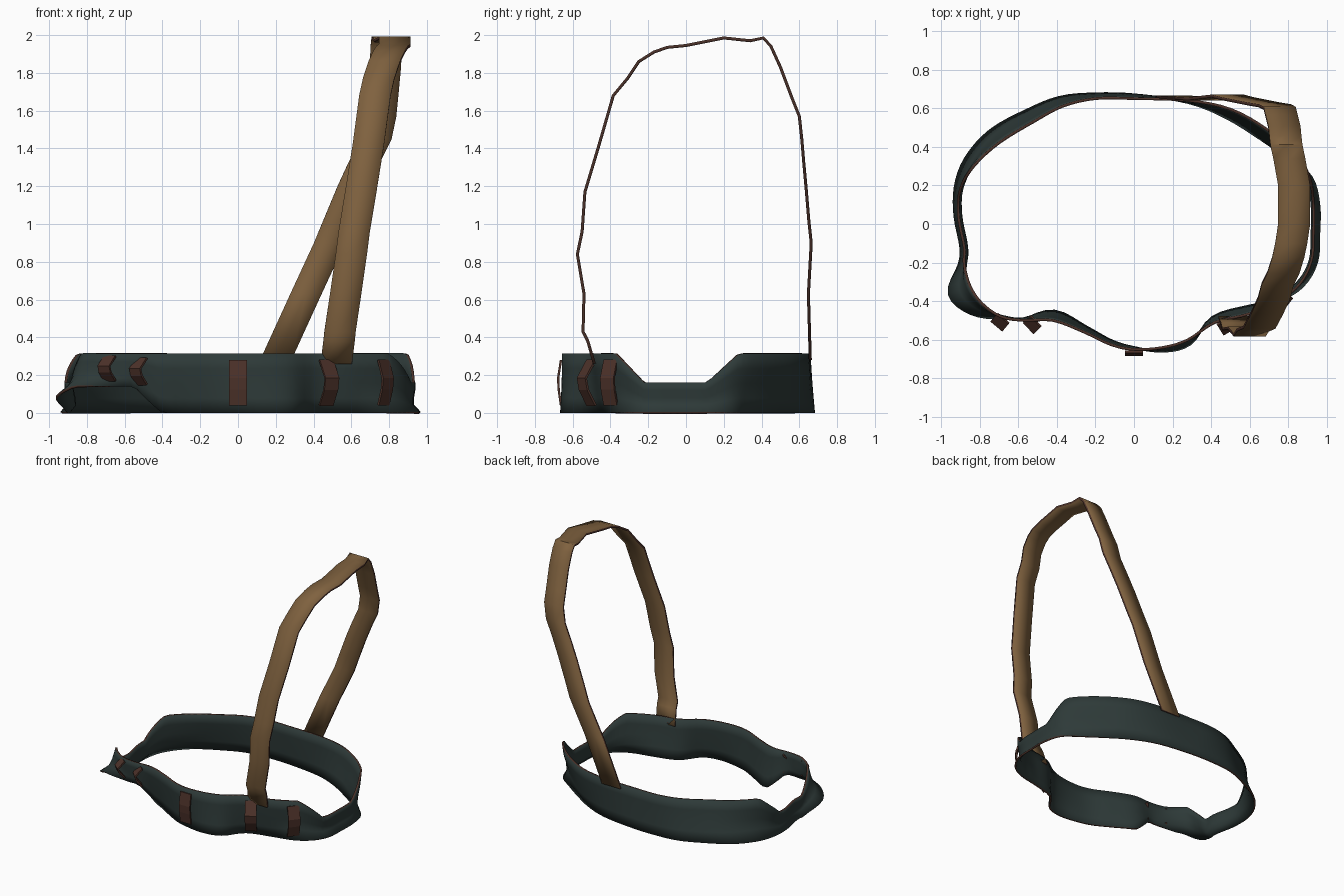
import bpy
import math
from mathutils import Vector

cube = bpy.data.objects.get("Cube")
if cube:
    bpy.data.objects.remove(cube, do_unlink=True)


def make_material(name, color):
    mat = bpy.data.materials.new(name)
    mat.use_nodes = True
    mat.diffuse_color = (*color, 1)
    mat.node_tree.nodes["Principled BSDF"].inputs["Base Color"].default_value = (*color, 1)
    return mat


teal = make_material("dark teal cloth", (0.027, 0.042, 0.040))
tan = make_material("tan leather", (0.215, 0.122, 0.050))
brown = make_material("dark brown trim", (0.074, 0.032, 0.023))


def make_band(name, rows, face_mat, rim_mat, thickness, closed=False, smooth=True):
    """Sheet through rows of points, thickened, with its rim in a second colour."""
    width = len(rows[0])
    verts = [p for row in rows for p in row]
    faces = []
    for i in range(len(rows) if closed else len(rows) - 1):
        a, b = i * width, (i + 1) % len(rows) * width
        for j in range(width - 1):
            faces.append((a + j, b + j, b + j + 1, a + j + 1))
    mesh = bpy.data.meshes.new(name)
    mesh.from_pydata([tuple(v) for v in verts], [], faces)
    mesh.materials.append(face_mat)
    mesh.materials.append(rim_mat)
    obj = bpy.data.objects.new(name, mesh)
    bpy.context.collection.objects.link(obj)
    solid = obj.modifiers.new("thickness", "SOLIDIFY")
    solid.thickness = thickness
    solid.offset = 0
    solid.material_offset_rim = 1
    if smooth:
        bpy.ops.object.select_all(action="DESELECT")
        obj.select_set(True)
        bpy.context.view_layer.objects.active = obj
        bpy.ops.object.shade_smooth_by_angle(angle=math.radians(50))
    return obj


def smooth_loop(points, steps):
    """Closed Catmull-Rom curve through the points."""
    out = []
    n = len(points)
    for i in range(n):
        a, b, c, d = (Vector(points[(i + k) % n]) for k in (-1, 0, 1, 2))
        for s in range(steps):
            t = s / steps
            out.append(0.5 * (2 * b + (c - a) * t + (2 * a - 5 * b + 4 * c - d) * t * t
                              + (3 * b - a - 3 * c + d) * t ** 3))
    return out


def ramp(v, start, end):
    return max(0.0, min(1.0, (v - start) / (end - start)))


# Belt: top edge as x, y and how far the bottom edge flares outward
belt_path = [
    (0, -.65, -.01), (.15, -.64, .02), (.28, -.60, .025), (.42, -.51, -.03),
    (.60, -.465, -.04), (.76, -.39, 0), (.86, -.31, .02), (.92, -.19, .03),
    (.93, -.05, .03), (.93, .10, .03), (.91, .24, .01), (.84, .36, -.04),
    (.69, .49, -.06), (.50, .595, -.05), (.28, .64, -.01), (0, .65, .02),
    (-.20, .65, .025), (-.37, .61, .05), (-.52, .53, .07), (-.70, .42, .08),
    (-.83, .30, .06), (-.90, .18, .03), (-.91, .04, .02), (-.88, -.12, .02),
    (-.88, -.21, .03), (-.85, -.32, .12), (-.79, -.41, .08), (-.69, -.48, .01),
    (-.57, -.50, -.01), (-.42, -.50, -.05), (-.26, -.56, -.03), (-.12, -.625, -.02),
]


def belt_top(y):
    # Tall front and back panels, low sides
    return .16 + .155 * max(ramp(y, -.22, -.37), ramp(y, .11, .28))


def belt_bottom(x, y):
    # The front right end is cut away underneath
    return .14 * min(ramp(x, -.41, -.55), ramp(y, -.20, -.40))


loop = smooth_loop(belt_path, 4)
rows = []
for i, p in enumerate(loop):
    tangent = loop[(i + 1) % len(loop)] - loop[i - 1]
    outward = Vector((tangent.y, -tangent.x, 0)).normalized()
    high, low = belt_top(p.y), belt_bottom(p.x, p.y)
    pinch = .028 * ramp(abs(p.x), .6, .85)
    row = []
    for t in (0, .25, .5, .75, 1):
        # The sides pinch in just above the flared hem
        push = p.z * t ** 1.3 - pinch * math.sin(math.pi * t * t)
        row.append(Vector((p.x, p.y, high + (low - high) * t)) + outward * push)
    rows.append(row)
make_band("belt", rows, teal, brown, .014, closed=True)

# Shoulder strap: centre line from the front of the belt over to the back
strap_path = [
    (.52, -.485, .26), (.535, -.52, .38), (.54, -.545, .43), (.57, -.54, .63),
    (.60, -.575, .84), (.615, -.55, .96), (.65, -.535, 1.17), (.69, -.46, 1.42),
    (.725, -.385, 1.68), (.745, -.31, 1.77), (.775, -.25, 1.86), (.80, -.17, 1.91),
    (.815, -.10, 1.935), (.83, 0, 1.945), (.83, .20, 1.985), (.805, .34, 1.97),
    (.79, .41, 1.985), (.785, .45, 1.94), (.78, .50, 1.83), (.765, .56, 1.67),
    (.755, .60, 1.57), (.73, .613, 1.45), (.67, .623, 1.33), (.61, .635, 1.20),
    (.535, .65, 1.02), (.485, .663, .90), (.36, .648, .63), (.20, .658, .28),
]
half = .083
rows = [[(x - half, y, z), (x, y, z), (x + half, y, z)] for x, y, z in strap_path]
make_band("shoulder_strap", rows, tan, brown, .016)


def make_loop(name, x, y, angle, width, low, high, bulge):
    """Small upright strip that bows away from the belt."""
    out = Vector((math.sin(angle), -math.cos(angle), 0))
    side = Vector((math.cos(angle), math.sin(angle), 0)) * width / 2
    rows = []
    for t, push in ((0, 0), (.35, .8), (.6, 1), (1, 0)):
        c = Vector((x, y, low + (high - low) * t)) + out * (.012 + bulge * push)
        rows.append([c - side, c + side])
    make_band(name, rows, brown, brown, .012, smooth=False)


# Belt loops
make_loop("centre_belt_loop", 0, -.65, 0, .095, .04, .28, .015)
make_loop("inner_left_belt_loop", .46, -.49, .55, .085, .04, .28, .06)
make_loop("outer_left_belt_loop", .76, -.39, .9, .09, .04, .28, .03)
make_loop("inner_right_belt_loop", -.50, -.495, -.8, .08, .15, .29, .05)
make_loop("outer_right_belt_loop", -.67, -.48, -.7, .08, .17, .30, .05)
